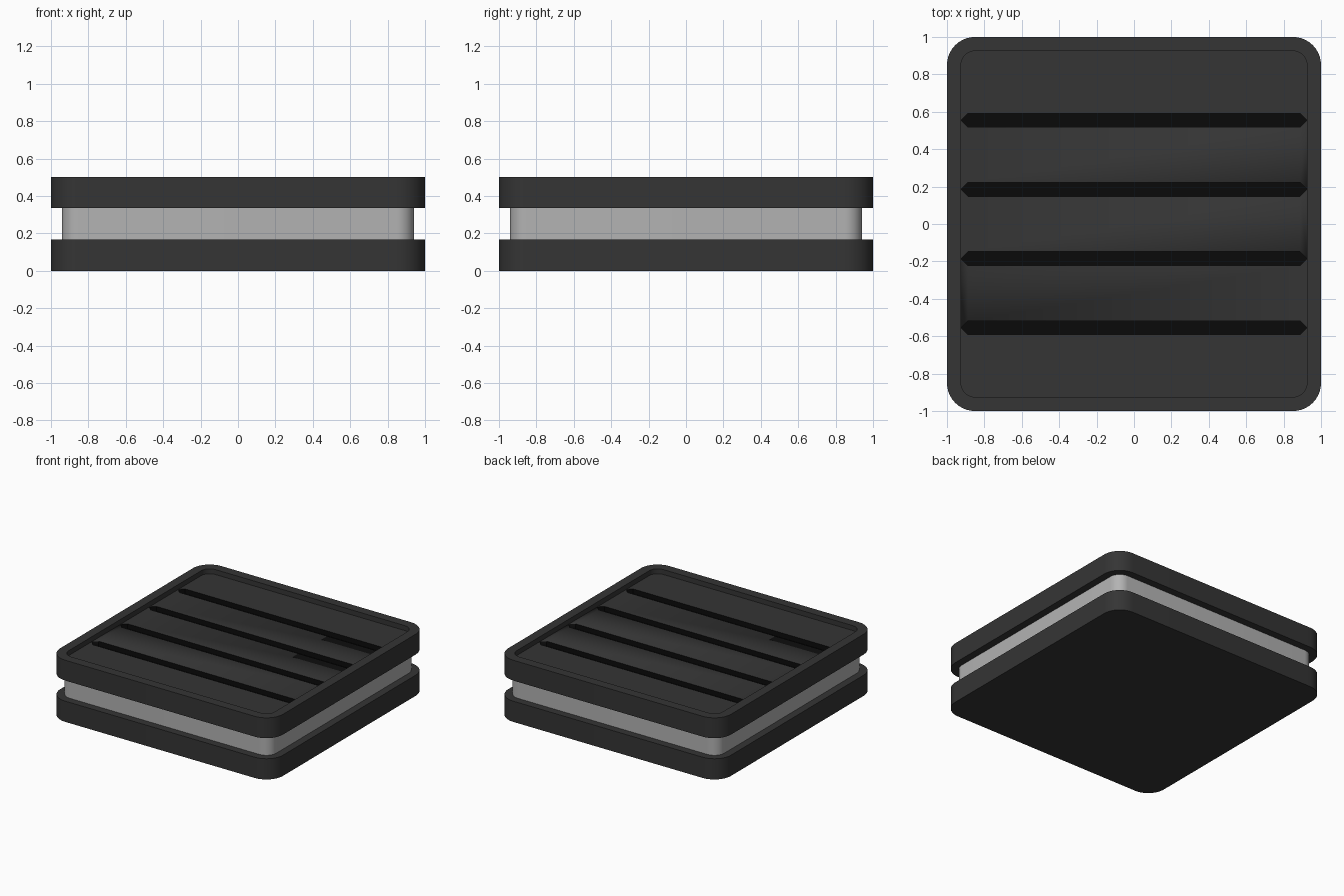
import bpy, bmesh, math

if "Cube" in bpy.data.objects:
    bpy.data.objects.remove(bpy.data.objects["Cube"])

def material(name, rgb):
    m = bpy.data.materials.new(name)
    m.diffuse_color = (*rgb, 1)
    m.use_nodes = True
    m.node_tree.nodes["Principled BSDF"].inputs["Base Color"].default_value = m.diffuse_color
    return m

dark = material("charcoal", (0.035, 0.035, 0.035))
panel = material("panel_grey", (0.035, 0.035, 0.035))
black = material("black", (0.003, 0.003, 0.003))
grey = material("light_grey", (0.45, 0.45, 0.45))

def rounded_square(half, r, n=10):
    pts = []
    for k, (sx, sy) in enumerate([(1, 1), (-1, 1), (-1, -1), (1, -1)]):
        for i in range(n + 1):
            a = math.pi / 2 * (k + i / n)
            pts.append((sx * (half - r) + r * math.cos(a), sy * (half - r) + r * math.sin(a)))
    return pts

def finish(name, bm, mat):
    bmesh.ops.recalc_face_normals(bm, faces=bm.faces)
    me = bpy.data.meshes.new(name)
    bm.to_mesh(me)
    bm.free()
    ob = bpy.data.objects.new(name, me)
    bpy.context.collection.objects.link(ob)
    me.materials.append(mat)
    bpy.context.view_layer.objects.active = ob
    ob.select_set(True)
    bpy.ops.object.shade_smooth_by_angle(angle=math.radians(30))
    ob.select_set(False)
    return ob

# Closed stack of equally sized outlines, each at its own height
def stack(name, levels, mat):
    bm = bmesh.new()
    loops = [[bm.verts.new((x, y, z)) for x, y in outline] for outline, z in levels]
    n = len(loops[0])
    for a, b in zip(loops, loops[1:]):
        for i in range(n):
            j = (i + 1) % n
            bm.faces.new((a[i], a[j], b[j], b[i]))
    bm.faces.new(loops[0][::-1])
    bm.faces.new(loops[-1])
    return finish(name, bm, mat)

OUT, INNER = rounded_square(1, 0.15), rounded_square(0.925, 0.075)
FLOOR, GROOVE = 0.46, 0.42

# Base slab and light middle band
stack("base_slab", [(OUT, 0), (OUT, 0.168)], dark)
band = rounded_square(0.94, 0.09)
stack("middle_band", [(band, 0.16), (band, 0.34)], grey)

# Top slab with a recessed tray
top = stack("top_slab", [(OUT, 0.335), (OUT, 0.5), (INNER, 0.5), (INNER, FLOOR)], dark)

# Groove cutter: four slots with pointed ends
bm = bmesh.new()
for cy in (-0.555, -0.185, 0.185, 0.555):
    pts = [(-0.925, 0), (-0.888, -0.037), (0.888, -0.037), (0.925, 0), (0.888, 0.037), (-0.888, 0.037)]
    lo, hi = ([bm.verts.new((x, cy + y, z)) for x, y in pts] for z in (GROOVE, FLOOR + 0.02))
    bm.faces.new(lo[::-1])
    bm.faces.new(hi)
    for i in range(6):
        j = (i + 1) % 6
        bm.faces.new((lo[i], lo[j], hi[j], hi[i]))
cutter = finish("groove_cutter", bm, black)
cutter.hide_render = True
cutter.hide_viewport = True
top.data.materials.append(black)
mod = top.modifiers.new("grooves", 'BOOLEAN')
mod.operation = 'DIFFERENCE'
mod.solver = 'EXACT'
mod.material_mode = 'TRANSFER'
mod.object = cutter
